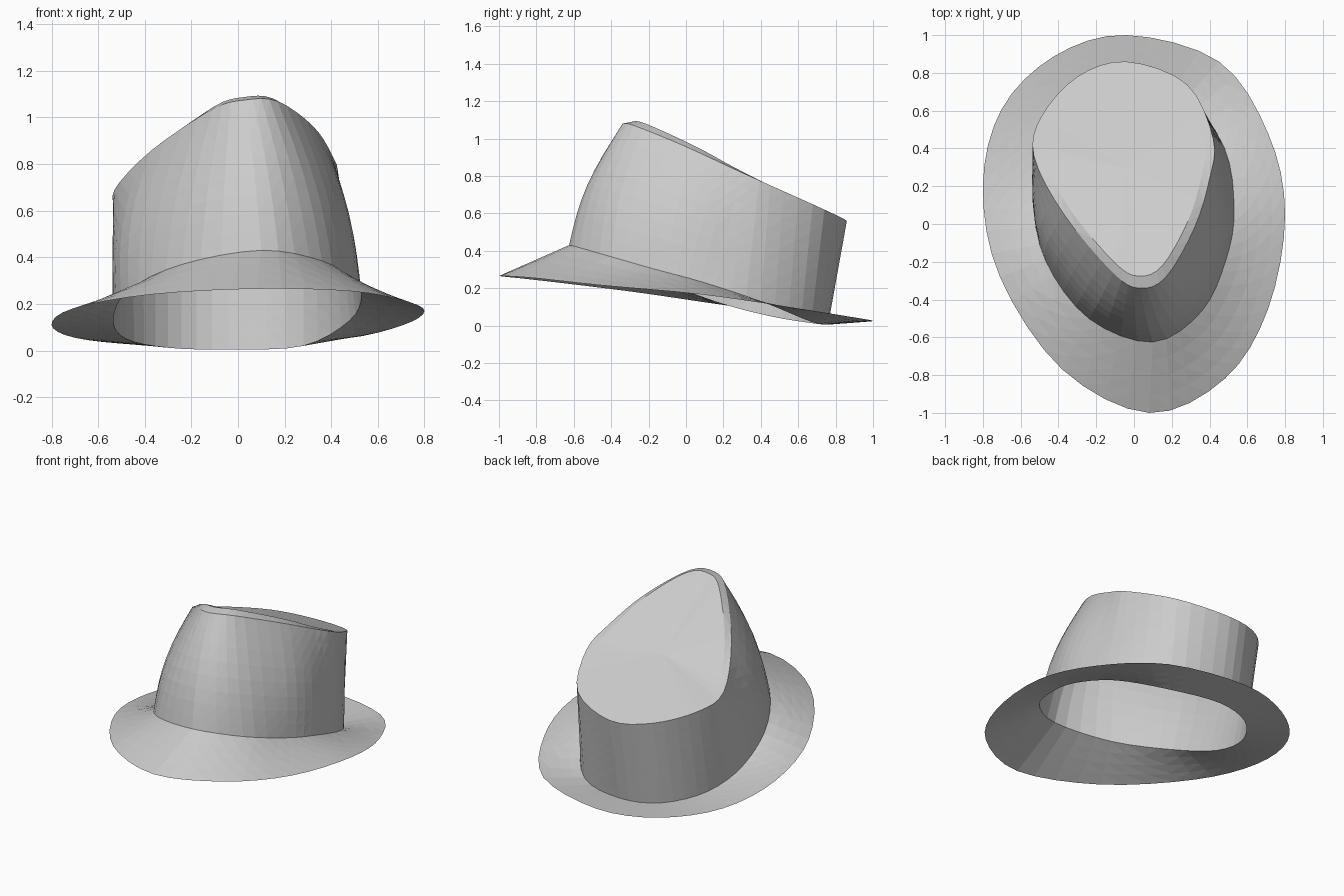
import bpy
import bmesh
import math
from mathutils import Vector

cube = bpy.data.objects.get("Cube")
if cube:
    bpy.data.objects.remove(cube)

STEPS = 4  # subdivisions between guide points

felt = bpy.data.materials.new("light grey felt")
felt.use_nodes = True
grey = (0.6, 0.6, 0.6, 1)
felt.diffuse_color = grey
felt.node_tree.nodes["Principled BSDF"].inputs["Base Color"].default_value = grey


def closed_curve(points):
    """Smooth closed loop through guide points."""
    pts = [Vector(p) for p in points]
    count = len(pts)
    loop = []
    for i in range(count):
        a, b, c, d = (pts[(i + k) % count] for k in (-1, 0, 1, 2))
        for s in range(STEPS):
            t = s / STEPS
            loop.append(b + (c - a) * t / 2
                        + (a - b * 2.5 + c * 2 - d / 2) * t ** 2
                        + (b * 3 - a - c * 3 + d) * t ** 3 / 2)
    return loop


def clamp(value):
    return min(1, max(0, value))


def blend(start, end, t):
    return [a.lerp(b, t) for a, b in zip(start, end)]


def loft(name, loops, tip=None):
    """Join loops into a thin sheet, optionally closed to a tip point."""
    bm = bmesh.new()
    rings = [[bm.verts.new(p) for p in loop] for loop in loops]
    count = len(rings[0])
    for low, high in zip(rings, rings[1:]):
        for i in range(count):
            j = (i + 1) % count
            bm.faces.new((low[i], low[j], high[j], high[i]))
    if tip is not None:
        centre = bm.verts.new(tip)
        for i in range(count):
            bm.faces.new((rings[-1][i], rings[-1][(i + 1) % count], centre))
    bmesh.ops.triangulate(bm, faces=bm.faces[:])
    mesh = bpy.data.meshes.new(name)
    bm.to_mesh(mesh)
    bm.free()
    mesh.materials.append(felt)
    obj = bpy.data.objects.new(name, mesh)
    bpy.context.collection.objects.link(obj)


# Guide loops, each starting at the front and turning towards +x
brim_edge = closed_curve([
    (.08, -1, .265), (.48, -.82, .255), (.71, -.45, .215), (.8, .05, .17),
    (.71, .48, .11), (.45, .86, .05), (-.04, 1, .025), (-.42, .89, .025),
    (-.7, .61, .055), (-.8, .2, .11), (-.71, -.28, .18), (-.38, -.77, .24)])
crown_base = closed_curve([
    (.1, -.625, .43), (.36, -.46, .385), (.49, -.18, .305), (.53, .08, .235),
    (.48, .4, .13), (.28, .67, .02), (-.04, .76, .005), (-.3, .68, .012),
    (-.48, .45, .05), (-.535, .15, .13), (-.47, -.19, .26), (-.24, -.5, .37)])
crown_rim = closed_curve([
    (.03, -.34, 1.075), (.17, -.28, 1.07), (.32, -.02, .965), (.4, .24, .845),
    (.42, .45, .75), (.28, .74, .62), (-.04, .86, .56), (-.3, .78, .58),
    (-.49, .57, .63), (-.53, .36, .69), (-.37, .05, .86), (-.11, -.26, 1.035)])

# Brim: sloping sheet from outer edge up to the crown
loft("brim", [blend(brim_edge, crown_base, i / 4) for i in range(5)])

# Crown wall: rounded outward at the front and front sides
axis = Vector((0, .1, 0))
wall = []
for i in range(9):
    t = i / 8
    ring = blend(crown_base, crown_rim, t)
    for p, base in zip(ring, crown_base):
        outward = (base - axis).to_2d().normalized().to_3d()
        p += outward * .045 * math.sin(math.pi * t) * clamp((.2 - base.y) / .35)
    wall.append(ring)
loft("crown_wall", wall)

# Crown top: raised bevel at the front and sides, then a gently dished lid
centre = Vector((-.04, .3, .79))
ridge = []
for p in crown_rim:
    q = p.lerp(centre, .1)
    front = clamp((.6 - p.y) / .5)
    q.z += (p.z + .012 - q.z) * front
    ridge.append(q)
lid = [blend(ridge, [centre] * len(ridge), t) for t in (0, .3, .6)]
loft("crown_top", [crown_rim] + lid, centre)
